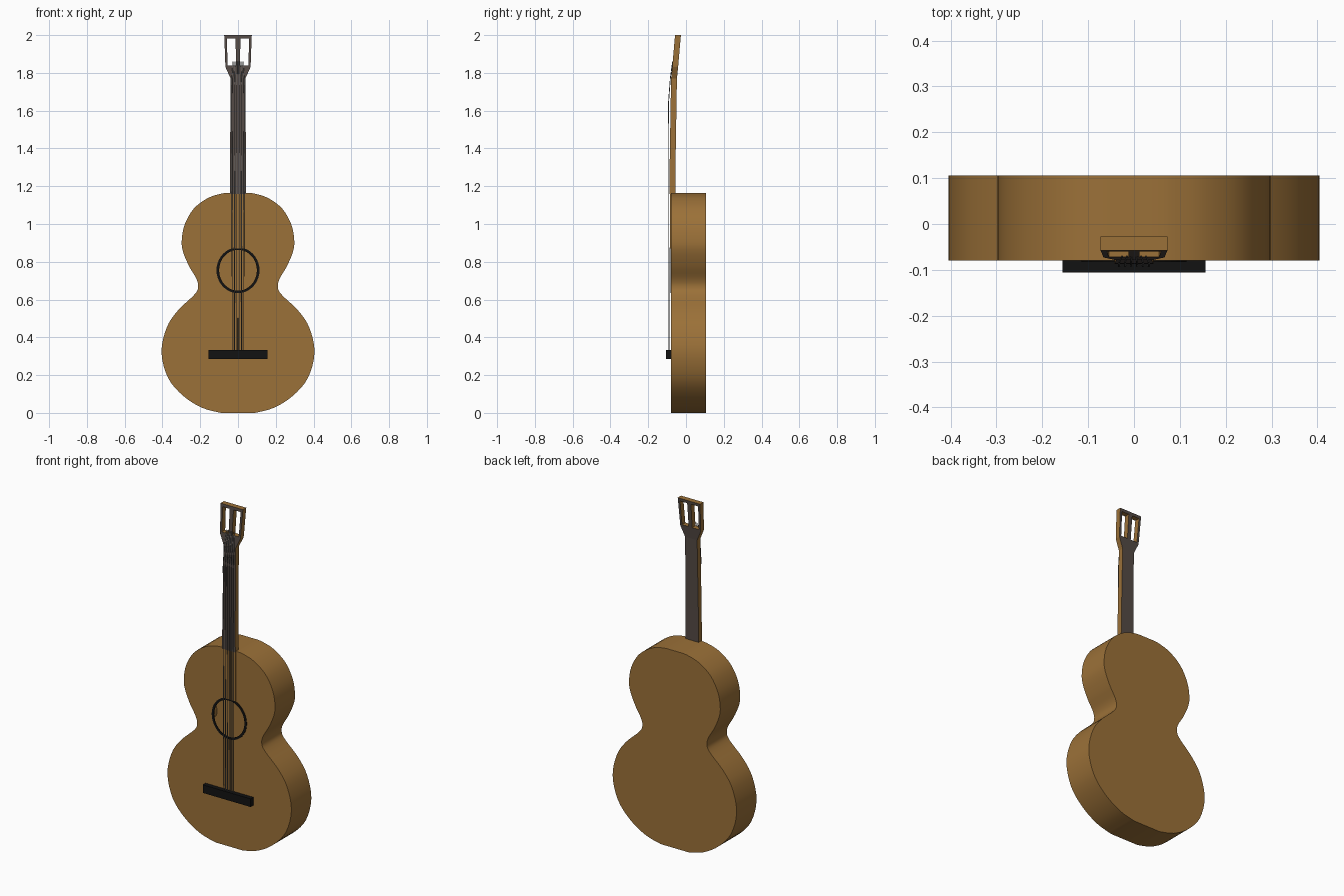
import bpy, bmesh, math
from mathutils import Vector

if "Cube" in bpy.data.objects:
    bpy.data.objects.remove(bpy.data.objects["Cube"])


def material(name, rgb):
    m = bpy.data.materials.new(name)
    m.diffuse_color = (*rgb, 1)
    m.use_nodes = True
    m.node_tree.nodes["Principled BSDF"].inputs["Base Color"].default_value = m.diffuse_color
    return m


WOOD = material("wood", (0.33, 0.165, 0.04))
DARK = material("dark_wood", (0.09, 0.07, 0.06))
BLACK = material("black", (0.006, 0.006, 0.006))
STEEL = material("steel", (0.13, 0.13, 0.13))


def finish(name, bm, *mats, smooth=False):
    bmesh.ops.recalc_face_normals(bm, faces=bm.faces)
    me = bpy.data.meshes.new(name)
    bm.to_mesh(me)
    bm.free()
    ob = bpy.data.objects.new(name, me)
    bpy.context.collection.objects.link(ob)
    for m in mats:
        me.materials.append(m)
    if smooth:
        bpy.context.view_layer.objects.active = ob
        ob.select_set(True)
        bpy.ops.object.shade_smooth_by_angle(angle=math.radians(35))
        ob.select_set(False)
    return ob


def box(name, x, y, z, mat):
    bm = bmesh.new()
    bmesh.ops.create_cube(bm, size=1)
    for v in bm.verts:
        v.co = Vector(r[0] if c < 0 else r[1] for r, c in zip((x, y, z), v.co))
    return finish(name, bm, mat)


def spline(pts, steps=4):
    out = []
    for i in range(len(pts) - 1):
        p0, p1, p2, p3 = (Vector(pts[min(max(i + k, 0), len(pts) - 1)]) for k in (-1, 0, 1, 2))
        for s in range(steps):
            t = s / steps
            out.append(0.5 * (2 * p1 + (p2 - p0) * t + (2 * p0 - 5 * p1 + 4 * p2 - p3) * t * t
                              + (3 * p1 - p0 - 3 * p2 + p3) * t ** 3))
    return out + [Vector(pts[-1])]


def oval(rx, rz, n=40):
    return [(rx * math.cos(2 * math.pi * i / n), HOLE_Z + rz * math.sin(2 * math.pi * i / n))
            for i in range(n)]


FRONT, BACK, HOLE_Z = -0.08, 0.106, 0.755

# Hollow body: mirrored outline, front with an open sound hole, back and sides
half = spline([(0.09, 0), (0.19, 0.027), (0.29, 0.09), (0.37, 0.185), (0.405, 0.32),
               (0.378, 0.45), (0.32, 0.54), (0.232, 0.625), (0.211, 0.665), (0.22, 0.71),
               (0.258, 0.775), (0.29, 0.85), (0.298, 0.91), (0.283, 0.995), (0.235, 1.08),
               (0.16, 1.137), (0.09, 1.16), (0.05, 1.165)])
outline = [(p.x, p.y) for p in half] + [(-p.x, p.y) for p in reversed(half)]
bm = bmesh.new()


def loop(pts, y):
    vs = [bm.verts.new((x, y, z)) for x, z in pts]
    es = [bm.edges.new((vs[i - 1], vs[i])) for i in range(len(vs))]
    return vs, es


fv, fe = loop(outline, FRONT)
bv, be = loop(outline, BACK)
hv, he = loop(oval(0.1, 0.108), FRONT)
bmesh.ops.triangle_fill(bm, edges=fe + he, use_beauty=True, normal=(0, -1, 0))
bm.faces.new(bv)
for i in range(len(fv)):
    bm.faces.new((fv[i - 1], fv[i], bv[i], bv[i - 1]))
finish("body", bm, WOOD, smooth=True)

# Sound hole ring
bm = bmesh.new()
rings = [loop(oval(rx, rz), y)[0] for rx, rz, y in
         ((0.1, 0.108, -0.079), (0.1, 0.108, -0.083), (0.114, 0.121, -0.083), (0.114, 0.121, -0.079))]
for k in range(4):
    a, b = rings[k - 1], rings[k]
    for i in range(len(a)):
        bm.faces.new((a[i - 1], a[i], b[i], b[i - 1]))
finish("sound_hole_ring", bm, BLACK)

# Bridge and the fingerboard strip on the body
box("bridge", (-0.156, 0.156), (-0.106, FRONT), (0.285, 0.333), BLACK)
box("fingerboard_end", (-0.043, 0.043), (-0.084, FRONT), (0.87, 1.165), WOOD)

# Neck and slotted head: rows of (z, front y, half width), extruded backwards
rows = [(1.16, -0.087, 0.043), (1.35, -0.086, 0.042), (1.77, -0.079, 0.039),
        (1.83, -0.073, 0.066), (1.84, -0.072, 0.067), (1.983, -0.0595, 0.072), (2.0, -0.058, 0.073)]
bm = bmesh.new()
grid = [[bm.verts.new((w * f, y, z)) for f in (-1, -0.82, -0.17, 0.17, 0.82, 1)] for z, y, w in rows]
for r in range(len(rows) - 1):
    for c in range(5):
        if r == 4 and c in (1, 3):
            continue
        bm.faces.new((grid[r][c], grid[r][c + 1], grid[r + 1][c + 1], grid[r + 1][c]))
ext = bmesh.ops.extrude_face_region(bm, geom=bm.faces[:], use_keep_orig=True)
bmesh.ops.translate(bm, vec=(0, 0.031, 0),
                    verts=[g for g in ext["geom"] if isinstance(g, bmesh.types.BMVert)])
bm.normal_update()
for f in bm.faces:
    f.material_index = 1 if abs(f.normal.y) > 0.7 else 0
finish("neck_and_head", bm, WOOD, DARK)

# Six strings from bridge to head
for i in range(6):
    u = i / 2.5 - 1
    cu = bpy.data.curves.new("string", "CURVE")
    cu.dimensions = "3D"
    cu.bevel_depth = 0.0022
    cu.bevel_resolution = 1
    sp = cu.splines.new("POLY")
    path = [(0.030, -0.09, 0.33), (0.033, -0.092, 1.65), (0.032, -0.083, 1.77), (0.026, -0.071, 1.86)]
    sp.points.add(len(path) - 1)
    for p, (w, y, z) in zip(sp.points, path):
        p.co = (w * u, y, z, 1)
    cu.materials.append(STEEL)
    bpy.context.collection.objects.link(bpy.data.objects.new(f"string_{i + 1}", cu))
